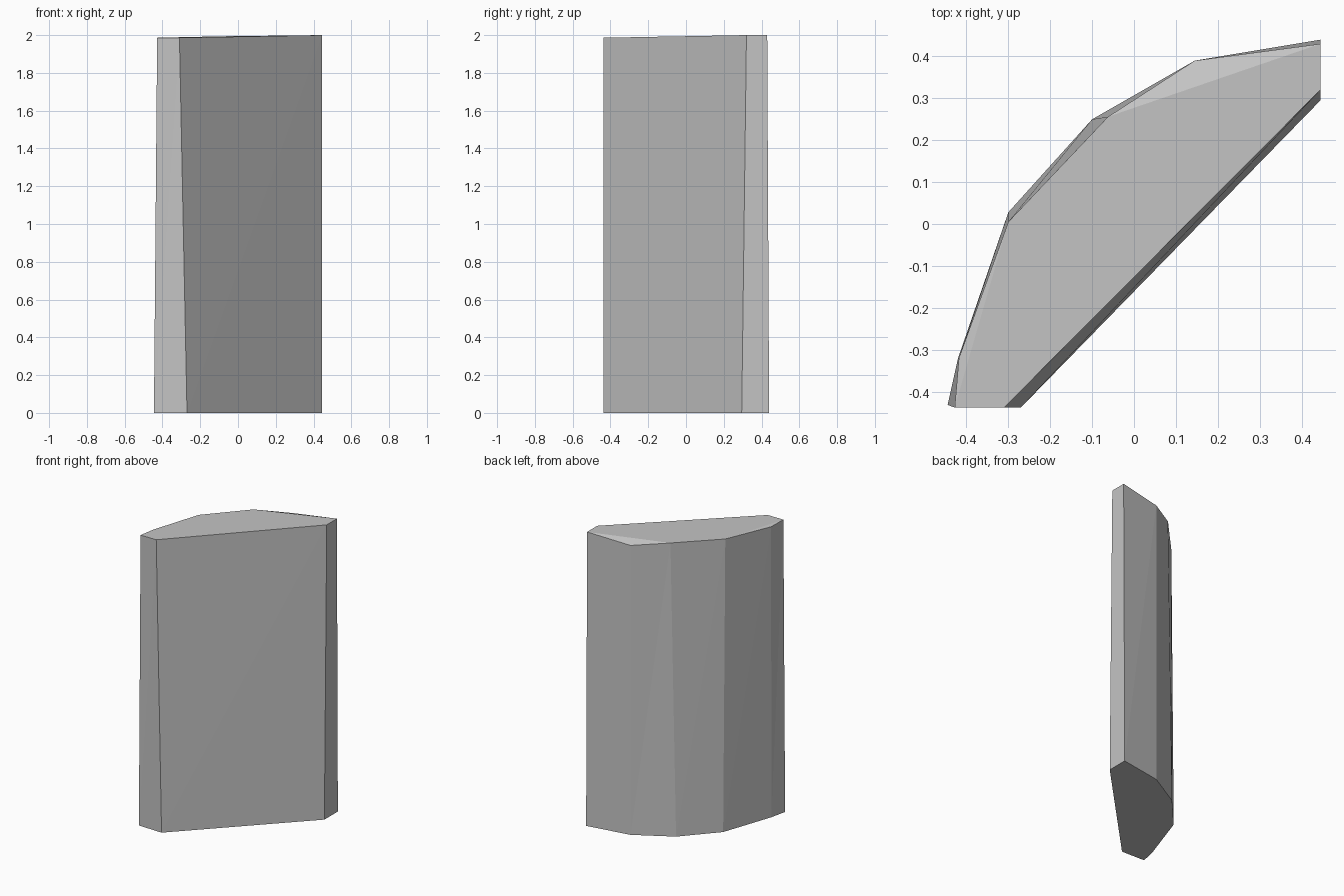
import bpy, bmesh

if "Cube" in bpy.data.objects:
    bpy.data.objects.remove(bpy.data.objects["Cube"])

# Matching outlines, listed counter-clockwise from the front left corner
BOTTOM = [(-0.445, -0.432), (-0.27, -0.438), (0.445, 0.295), (0.445, 0.44),
          (0.145, 0.39), (-0.10, 0.25), (-0.30, 0.028), (-0.42, -0.32)]
TOP = [(-0.428, -0.438, 1.986), (-0.31, -0.438, 1.986), (0.445, 0.32, 2.0),
       (0.445, 0.43, 2.0), (0.145, 0.39, 1.973), (-0.062, 0.256, 1.994),
       (-0.30, 0.005, 1.989), (-0.418, -0.32, 1.98)]

# Grey stone material
grey = bpy.data.materials.new("light grey")
grey.diffuse_color = (0.55, 0.55, 0.55, 1)
grey.use_nodes = True
grey.node_tree.nodes["Principled BSDF"].inputs["Base Color"].default_value = grey.diffuse_color

bm = bmesh.new()
low = [bm.verts.new((x, y, 0)) for x, y in BOTTOM]
high = [bm.verts.new(p) for p in TOP]
n = len(low)

# Flat base
bm.faces.new(low[::-1])

# Slightly twisted side walls, each split along its diagonal
for i in range(n):
    j = (i + 1) % n
    bm.faces.new((low[i], low[j], high[j]))
    bm.faces.new((low[i], high[j], high[i]))

# Sloping cap with two chipped corners on the curved side
bm.faces.new((high[3], high[4], high[5]))
bm.faces.new((high[6], high[7], high[0]))
bm.faces.new((high[0], high[1], high[2], high[3], high[5], high[6]))

bmesh.ops.recalc_face_normals(bm, faces=bm.faces[:])
mesh = bpy.data.meshes.new("stone_slab")
bm.to_mesh(mesh)
bm.free()
mesh.materials.append(grey)
slab = bpy.data.objects.new("stone_slab", mesh)
bpy.context.collection.objects.link(slab)
